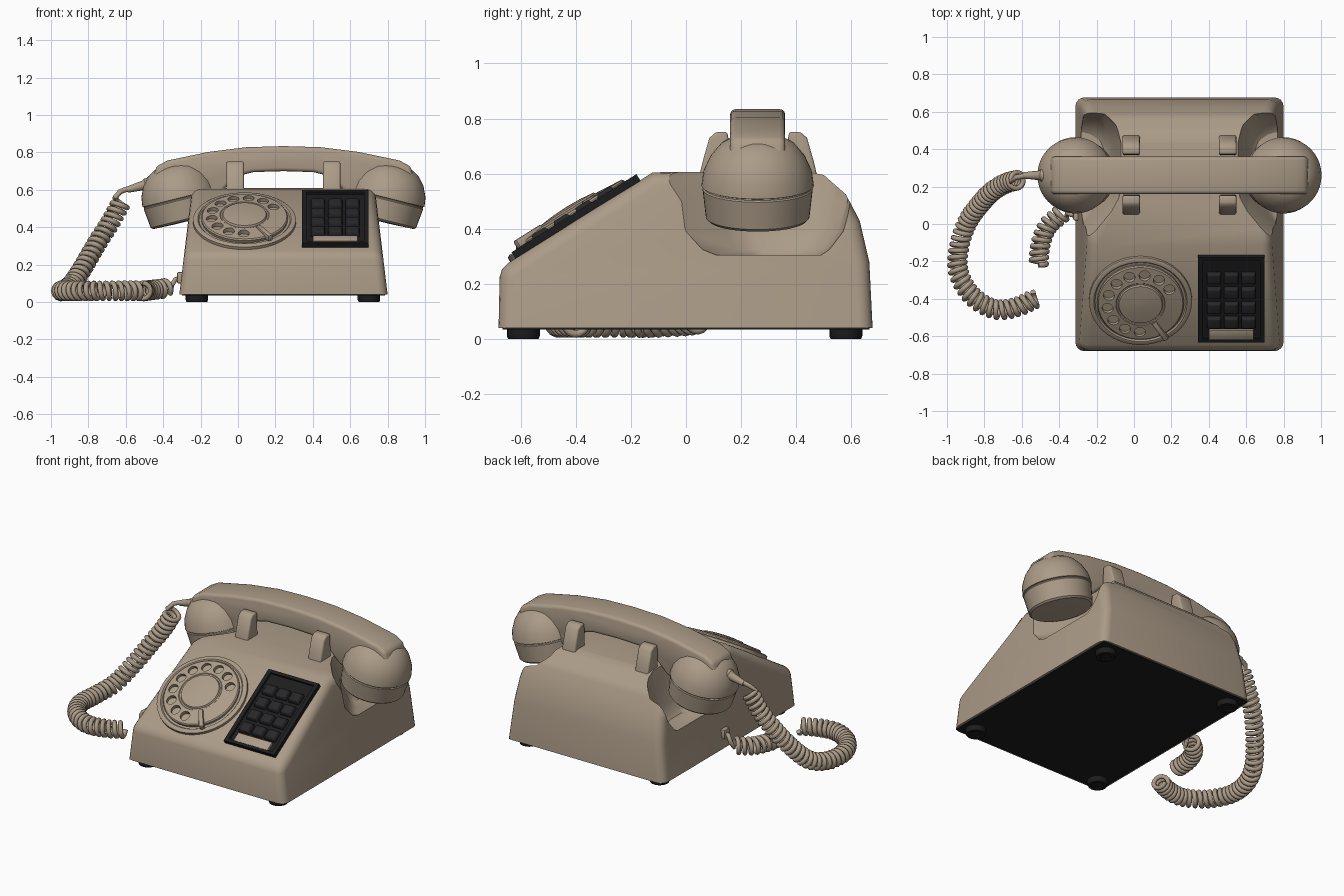
import bpy, bmesh, math
from mathutils import Vector, Matrix

if "Cube" in bpy.data.objects:
    bpy.data.objects.remove(bpy.data.objects["Cube"])

def material(name, rgb):
    m = bpy.data.materials.new(name)
    m.diffuse_color = (*rgb, 1)
    m.use_nodes = True
    m.node_tree.nodes["Principled BSDF"].inputs["Base Color"].default_value = m.diffuse_color
    return m

TAN = material("warm beige", (0.41, 0.33, 0.245))
BLACK = material("matte black", (0.012, 0.012, 0.013))
KEY = material("key charcoal", (0.02, 0.02, 0.022))
CX = 0.243                      # centre line of the phone body

def activate(ob):
    bpy.ops.object.select_all(action='DESELECT')
    ob.select_set(True)
    bpy.context.view_layer.objects.active = ob

def smooth(ob, angle=35):
    activate(ob)
    bpy.ops.object.shade_smooth_by_angle(angle=math.radians(angle))

def loft(name, rings, mat, matrix=None, bevel=0, angle=35, segs=3):
    """Skin a list of equal-length point rings, cap both ends."""
    bm = bmesh.new()
    vr = [[bm.verts.new(p) for p in r] for r in rings]
    for a, b in zip(vr, vr[1:]):
        for i in range(len(a)):
            j = (i + 1) % len(a)
            bm.faces.new((a[i], a[j], b[j], b[i]))
    bm.faces.new(vr[0])
    bm.faces.new(vr[-1])
    bmesh.ops.recalc_face_normals(bm, faces=bm.faces)
    me = bpy.data.meshes.new(name)
    bm.to_mesh(me)
    bm.free()
    me.materials.append(mat)
    if matrix:
        me.transform(matrix)
    ob = bpy.data.objects.new(name, me)
    bpy.context.collection.objects.link(ob)
    if bevel:
        activate(ob)
        m = ob.modifiers.new("bevel", 'BEVEL')
        m.width, m.segments, m.limit_method = bevel, segs, 'ANGLE'
        m.angle_limit = math.radians(38)
        bpy.ops.object.modifier_apply(modifier=m.name)
    smooth(ob, angle)
    return ob

def lathe(name, profile, mat, matrix=None, n=40, angle=35):
    rings = [[(r * math.cos(2 * math.pi * i / n), r * math.sin(2 * math.pi * i / n), h)
              for i in range(n)] for r, h in profile]
    return loft(name, rings, mat, matrix, angle=angle)

def box(name, x, y, z, mat, matrix=None, bevel=0):
    rings = [[(x[0], y[0], h), (x[1], y[0], h), (x[1], y[1], h), (x[0], y[1], h)] for h in z]
    return loft(name, rings, mat, matrix, bevel, segs=2)

def cut(ob, cutter):
    activate(ob)
    m = ob.modifiers.new("cut", 'BOOLEAN')
    m.operation, m.solver, m.object = 'DIFFERENCE', 'EXACT', cutter
    bpy.ops.object.modifier_apply(modifier=m.name)
    bpy.data.objects.remove(cutter)

# --- body shell: inset copies of the side profile give rounded rims, width tapers upward
prof = [(-0.68, 0.04), (-0.676, 0.225), (-0.668, 0.252), (-0.645, 0.276), (-0.12, 0.605), (0.43, 0.61),
        (0.50, 0.595), (0.58, 0.525), (0.63, 0.43), (0.665, 0.28), (0.677, 0.04)]
def inset(i, d):
    """Profile point moved inward by d along its corner normal (floor points slide in y only)."""
    y, z = prof[i]
    if z < 0.05:
        return y - math.copysign(d, y), z
    a, b = Vector(prof[i - 1]), Vector(prof[i + 1])
    t = (b - a).normalized()
    return y + t.y * d, z - t.x * d
R = 0.05
rings = []
for side, order in ((-1, range(5)), (1, range(4, -1, -1))):
    for k in order:
        a = math.pi / 2 * k / 4                     # 0 = flat side, 90 degrees = full profile
        d, w = R * (1 - math.sin(a)), R * (1 - math.cos(a))
        pts = [inset(i, d) for i in range(len(prof))]
        rings.append([(CX + side * (0.557 - (z - 0.04) * 0.12 - w), y, z) for y, z in pts])
body = loft("body", rings, TAN)

# scoops in both sides that clear the handset cups
def scoop_ring(z, front, back, inner):
    d = back - front
    pts = [(-0.6, front), (-0.27, front), (inner - 0.05, front + 0.25 * d), (inner - 0.01, front + 0.35 * d),
           (inner, front + 0.45 * d), (inner, back - 0.25 * d), (inner - 0.02, back - 0.12 * d),
           (inner - 0.07, back - 0.03 * d), (-0.27, back), (-0.6, back)]
    return [(x, y, z) for x, y in pts]
levels = [(0.305, 0.11, 0.49, -0.16), (0.325, 0.06, 0.52, -0.14), (0.39, 0.0, 0.57, -0.12),
          (0.50, -0.03, 0.605, -0.09), (0.61, -0.12, 0.62, -0.07), (0.9, -0.12, 0.62, -0.07)]
rings = [scoop_ring(*l) for l in levels]
cut(body, loft("scoop_cutter", rings, TAN))
cut(body, loft("scoop_cutter", [[(2 * CX - x, y, z) for x, y, z in r] for r in rings], TAN))
smooth(body, 32)

# --- base plate and feet
box("base_plate", (-0.30, 0.786), (-0.665, 0.665), (0.034, 0.042), BLACK)
for x in (-0.22, 0.70):
    for y in (-0.59, 0.58):
        lathe("foot", [(0.03, 0.006), (0.035, 0), (0.055, 0), (0.06, 0.012), (0.06, 0.04)], BLACK,
              Matrix.Translation((x, y, 0)), 20)

# --- cradle prongs
prong = [(0.045, 0.58), (0.062, 0.65), (0.085, 0.73), (0.11, 0.752), (0.15, 0.752),
         (0.155, 0.72), (0.158, 0.58)]
for sx in (-1, 1):
    for sy in (-1, 1):
        loft("cradle_prong", [[(CX + sx * 0.258 + w, 0.262 + sy * (0.262 - y), z) for y, z in prong]
                              for w in (-0.046, 0.046)], TAN, bevel=0.01)

# --- handset: arched grip and two tilted cups
half = [(0.70, 0.65), (0.68, 0.725), (0.62, 0.757), (0.40, 0.803), (0.20, 0.828), (0.0, 0.834)]
under = [(0.0, 0.70), (0.16, 0.695), (0.24, 0.675), (0.30, 0.62), (0.36, 0.56), (0.62, 0.56)]
right = half[::-1] + under[::-1]
outline = [(-u, z) for u, z in half[:-1]] + right[:-1] + [(0, 0.70)] + [(-u, z) for u, z in under[1:]]
loft("handset_grip", [[(CX + u, y, z) for u, z in outline] for y in (0.16, 0.36)], TAN, bevel=0.02)
cup = [(0.05, -0.004), (0.178, 0.0), (0.188, 0.01), (0.2, 0.115), (0.196, 0.12), (0.196, 0.125),
       (0.204, 0.128), (0.197, 0.18), (0.172, 0.235), (0.135, 0.28), (0.09, 0.305), (0.03, 0.31)]
for s in (-1, 1):
    lathe("handset_cup", cup, TAN, Matrix.Translation((CX + s * 0.525, 0.26, 0.433))
          @ Matrix.Rotation(s * math.radians(14), 4, 'Y'))

# --- sloping front panel frame for dial and keypad
def panel(x, y):
    return (Matrix.Translation((x, y, 0.264 + (y + 0.665) * 0.626))
            @ Matrix.Rotation(math.atan(0.626), 4, 'X'))

# rotary dial with finger pockets
D = panel(0.035, -0.405)
lathe("dial_bezel", [(0.275, -0.03), (0.275, 0.016), (0.265, 0.022), (0.25, 0.022), (0.243, 0.014),
                     (0.1, 0.014)], TAN, D, 56)
wheel = lathe("dial_wheel", [(0.228, 0.005), (0.232, 0.03), (0.226, 0.037), (0.132, 0.046),
                             (0.128, 0.042), (0.12, 0.042), (0.115, 0.052), (0.06, 0.058),
                             (0.01, 0.06)], TAN, D, 56)
for i in range(10):
    a = math.radians(30 + i * 26.5)
    cut(wheel, lathe("hole_cutter", [(0.03, 0.02), (0.03, 0.08)], TAN,
                     D @ Matrix.Translation((0.178 * math.cos(a), 0.178 * math.sin(a), 0)), 16))
smooth(wheel)
box("finger_stop", (0.135, 0.262), (-0.014, 0.014), (0.02, 0.056), TAN,
    D @ Matrix.Rotation(math.radians(-58), 4, 'Z'), 0.006)

# keypad
K = panel(0.52, -0.3925)
W, L = 0.178, 0.267
box("keypad_surround", (-W, W), (-L, L), (-0.03, 0.012), BLACK, K)
for s in (-1, 1):
    box("keypad_side_rail", sorted((s * W, s * (W - 0.025))), (-L, L), (0.01, 0.026), BLACK, K)
    box("keypad_end_rail", (-W, W), sorted((s * L, s * (L - 0.02))), (0.01, 0.026), BLACK, K)
for x in (-0.092, 0, 0.092):
    for y in (0.135, 0.042, -0.051, -0.144):
        loft("key", [[(x + a * w, y + b * w * 0.9, h) for a, b in ((-1, -1), (1, -1), (1, 1), (-1, 1))]
                     for w, h in ((0.038, 0.01), (0.038, 0.024), (0.03, 0.04))], KEY, K, 0.004)
box("keypad_label_plate", (-0.12, 0.12), (-0.25, -0.19), (0.01, 0.028), TAN, K, 0.004)

# --- cord pieces
def spline(pts):
    """Catmull-Rom segments as functions of t."""
    p = [Vector(q) for q in pts]
    p = [2 * p[0] - p[1]] + p + [2 * p[-1] - p[-2]]
    for a, b, c, d in zip(p, p[1:], p[2:], p[3:]):
        yield (c - b).length, lambda t, a=a, b=b, c=c, d=d: 0.5 * (
            2 * b + (c - a) * t + (2 * a - 5 * b + 4 * c - d) * t * t + (3 * b - a - 3 * c + d) * t ** 3)

def coil(pts, pitch=0.034, radius=0.042, per_turn=14):
    path = []
    for length, f in spline(pts):
        n = max(1, round(length / pitch * per_turn))
        path += [f(i / n) for i in range(n)]
    out, normal = [], Vector((0, 0, 1))
    for i in range(len(path) - 1):
        t = (path[i + 1] - path[i]).normalized()
        normal = (normal - t * normal.dot(t)).normalized()
        a = 2 * math.pi * i / per_turn
        out.append(path[i] + radius * (normal * math.cos(a) + t.cross(normal) * math.sin(a)))
    return out

def tube(name, pts, radius=0.014):
    cu = bpy.data.curves.new(name, 'CURVE')
    cu.dimensions, cu.bevel_depth, cu.bevel_resolution, cu.use_fill_caps = '3D', radius, 2, True
    s = cu.splines.new('POLY')
    s.points.add(len(pts) - 1)
    for q, p in zip(s.points, pts):
        q.co = (*p, 1)
    cu.materials.append(TAN)
    ob = bpy.data.objects.new(name, cu)
    bpy.context.collection.objects.link(ob)
    activate(ob)
    bpy.ops.object.convert(target='MESH')
    smooth(bpy.context.object, 60)

long_path = [(-0.62, 0.235, 0.54), (-0.68, 0.22, 0.43), (-0.75, 0.18, 0.32), (-0.82, 0.11, 0.20),
             (-0.885, 0.02, 0.10), (-0.93, -0.10, 0.063), (-0.94, -0.25, 0.06), (-0.87, -0.38, 0.06),
             (-0.75, -0.455, 0.06), (-0.63, -0.445, 0.06), (-0.52, -0.395, 0.06)]
tube("long_cord", [(-0.56, 0.26, 0.61), (-0.60, 0.255, 0.602), (-0.63, 0.25, 0.59)] + coil(long_path))
short_path = [(-0.51, -0.22, 0.06), (-0.50, -0.11, 0.06), (-0.46, -0.01, 0.065), (-0.38, 0.06, 0.075)]
tube("short_cord", coil(short_path) + [(-0.355, 0.06, 0.09), (-0.335, 0.05, 0.12), (-0.29, 0.045, 0.135)])
box("cord_socket", (-0.325, -0.28), (0.02, 0.075), (0.10, 0.16), TAN, bevel=0.006)
# strain relief where the cord leaves the handset
lathe("strain_relief", [(0.034, 0), (0.034, 0.03), (0.026, 0.04), (0.017, 0.13)], TAN,
      Matrix.Translation((-0.465, 0.26, 0.635)) @ Matrix.Rotation(math.radians(-105), 4, 'Y'), 16)
